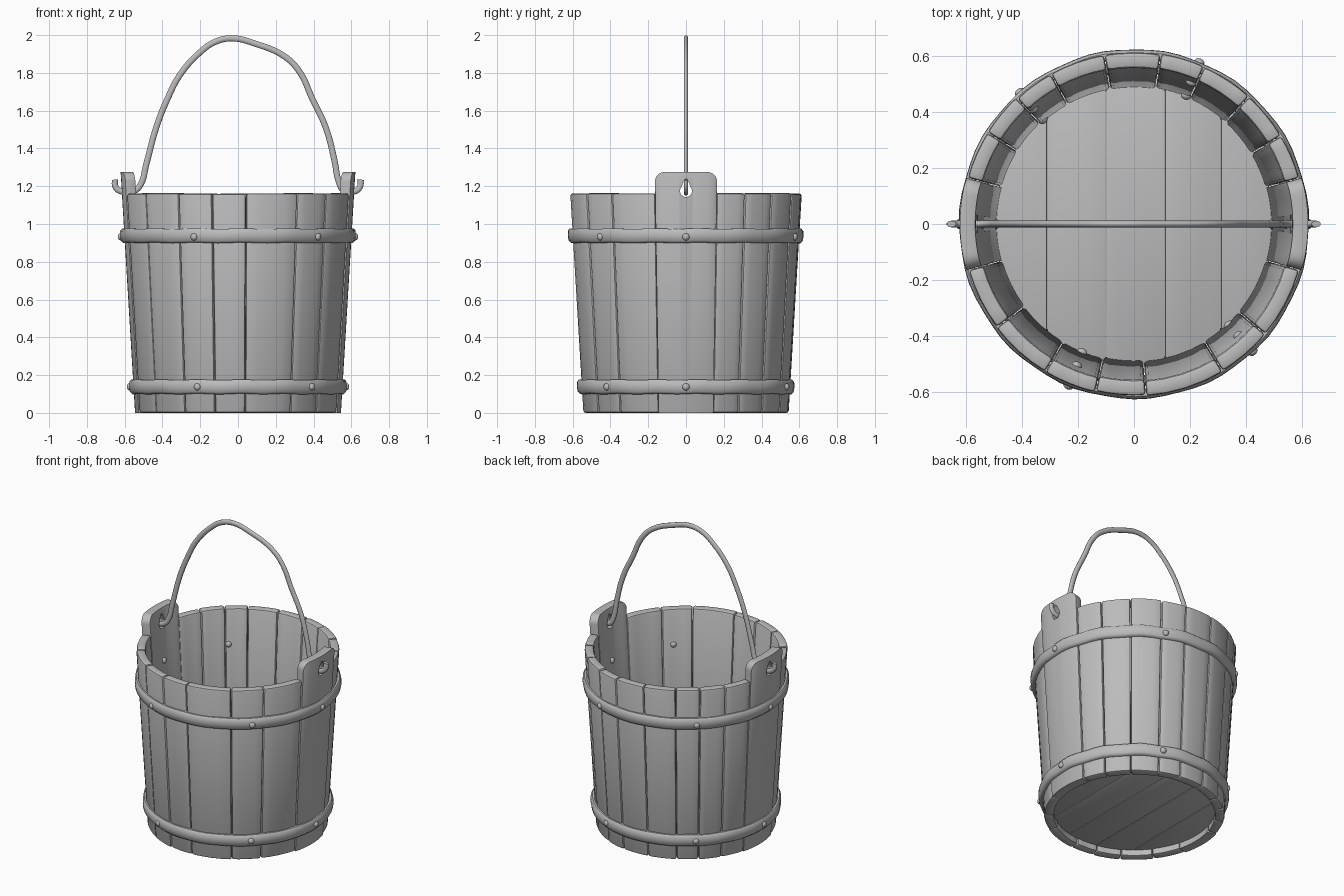
import bpy, bmesh, math, random
from mathutils import Vector, Matrix

random.seed(4)
if "Cube" in bpy.data.objects:
    bpy.data.objects.remove(bpy.data.objects["Cube"])

RIM, EAR = 1.165, 1.275
EAR_HALF = 15.5

grey = bpy.data.materials.new("plain grey")
grey.use_nodes = True
colour = (0.5, 0.5, 0.5, 1)
grey.diffuse_color = colour
grey.node_tree.nodes["Principled BSDF"].inputs["Base Color"].default_value = colour


def outer(z):
    return 0.545 + 0.06 * z


def inner(z):
    return 0.485 + 0.064 * z


def polar(r, deg, z):
    a = math.radians(deg)
    return Vector((r * math.cos(a), r * math.sin(a), z))


def make(name, bm):
    mesh = bpy.data.meshes.new(name)
    bmesh.ops.recalc_face_normals(bm, faces=bm.faces)
    bm.to_mesh(mesh)
    bm.free()
    mesh.materials.append(grey)
    obj = bpy.data.objects.new(name, mesh)
    bpy.context.collection.objects.link(obj)
    return obj


def finish(obj, bevel=0, cutter=None, angle=40):
    """Bake bevel and cut, then shade smooth with sharp edges kept."""
    if bevel:
        mod = obj.modifiers.new("bevel", "BEVEL")
        mod.width, mod.segments = bevel, 2
        mod.limit_method, mod.angle_limit = "ANGLE", math.radians(40)
    if cutter:
        mod = obj.modifiers.new("hole", "BOOLEAN")
        mod.operation, mod.object, mod.solver = "DIFFERENCE", cutter, "EXACT"
    graph = bpy.context.evaluated_depsgraph_get()
    obj.data = bpy.data.meshes.new_from_object(obj.evaluated_get(graph))
    obj.modifiers.clear()
    bpy.ops.object.select_all(action="DESELECT")
    obj.select_set(True)
    bpy.context.view_layer.objects.active = obj
    bpy.ops.object.shade_smooth_by_angle(angle=math.radians(angle))


def stave(name, columns, shift=0.0):
    """Closed, tapered board; columns are (angle, top height) pairs."""
    bm = bmesh.new()
    rings = []
    for deg, top in columns:
        corners = [(outer(0), 0), (outer(top), top), (inner(top), top), (inner(0), 0)]
        rings.append([bm.verts.new(polar(r + shift, deg, z)) for r, z in corners])
    for a, b in zip(rings, rings[1:]):
        for i in range(4):
            j = (i + 1) % 4
            bm.faces.new((a[i], a[j], b[j], b[i]))
    bm.faces.new(rings[0])
    bm.faces.new(rings[-1])
    return make(name, bm)


# Side staves, front and back
back = [15.5, 31, 48, 66, 81, 100, 119, 133, 148, 164.5]
front = [195.5, 217, 239, 257, 274, 301, 320, 344.5]
for side, seams in (("back", back), ("front", front)):
    for n, (a, b) in enumerate(zip(seams, seams[1:]), 1):
        top = RIM - random.uniform(0, 0.006)
        a, b = a + 0.12, b - 0.12
        cols = [(a + (b - a) * i / 4, top) for i in range(5)]
        finish(stave(f"{side}_stave_{n}", cols, random.uniform(-0.003, 0.003)), 0.012)

# Teardrop cutter for the handle holes
bm = bmesh.new()
loop = [(0.032 * math.cos(math.radians(t)), 1.175 + 0.032 * math.sin(math.radians(t)))
        for t in range(-220, 41, 20)]
loop += [(0.013, 1.225), (0, 1.24), (-0.013, 1.225)]
face = bm.faces.new([bm.verts.new((-1, y, z)) for y, z in loop])
push = bmesh.ops.extrude_face_region(bm, geom=[face])
bmesh.ops.translate(bm, vec=(2, 0, 0),
                    verts=[v for v in push["geom"] if isinstance(v, bmesh.types.BMVert)])
cutter = make("hole_cutter", bm)
cutter.hide_render = True

# Tall ear staves with rounded shoulders
for name, mid in (("left_ear_stave", 0), ("right_ear_stave", 180)):
    cols = []
    for i in range(25):
        t = math.sin(math.pi * (i / 24 - 0.5))
        d = EAR_HALF * (1 - abs(t)) * math.radians(1) * 0.6
        r = 0.05
        drop = r - math.sqrt(r * r - max(0, r - d) ** 2)
        cols.append((mid + t * (EAR_HALF - 0.12), EAR - drop))
    finish(stave(name, cols), 0.012, cutter)
bpy.data.objects.remove(cutter)

# Floor planks: a disc cut into strips
cuts = [-0.6, -0.31, -0.1, 0.11, 0.31, 0.6]
for n, (x0, x1) in enumerate(zip(cuts, cuts[1:]), 1):
    bm = bmesh.new()
    bmesh.ops.create_cone(bm, cap_ends=True, segments=64, radius1=0.5, radius2=0.5,
                          depth=0.05, matrix=Matrix.Translation((0, 0, 0.065)))
    for x, nx in ((x0 + 0.001, -1), (x1 - 0.001, 1)):
        bmesh.ops.bisect_plane(bm, geom=bm.verts[:] + bm.edges[:] + bm.faces[:],
                               plane_co=(x, 0, 0), plane_no=(nx, 0, 0), clear_outer=True)
        bmesh.ops.holes_fill(bm, edges=[e for e in bm.edges if e.is_boundary])
    finish(make(f"floor_plank_{n}", bm), 0.003)

# Hoops: a rounded band profile swept round the wall
for name, z0, z1 in (("lower_hoop", 0.1, 0.175), ("upper_hoop", 0.9, 0.975)):
    bm = bmesh.new()
    profile = [(-0.012, 0), (0.01, 0), (0.02, 0.15), (0.023, 0.5),
               (0.02, 0.85), (0.01, 1), (-0.012, 1)]
    rings = []
    for i in range(72):
        wave = 0.002 * math.sin(i * 1.3)
        rings.append([bm.verts.new(polar(outer(z0 + (z1 - z0) * f) + out + wave, i * 5,
                                         z0 + (z1 - z0) * f + wave)) for out, f in profile])
    for i, a in enumerate(rings):
        b = rings[(i + 1) % len(rings)]
        for j in range(len(profile)):
            k = (j + 1) % len(profile)
            bm.faces.new((a[j], a[k], b[k], b[j]))
    finish(make(name, bm), angle=50)

# Rivets with a head outside and a head inside
for level, z in (("lower", 0.138), ("upper", 0.932)):
    for n, deg in enumerate((0, 68, 131, 180, 248, 313), 1):
        bm = bmesh.new()
        for r in (outer(z) + 0.021, inner(z)):
            place = Matrix.Translation(polar(r, deg, z)) @ Matrix.Rotation(math.radians(deg), 4, "Z")
            bmesh.ops.create_uvsphere(bm, u_segments=12, v_segments=8, radius=0.019,
                                      matrix=place @ Matrix.Diagonal((0.75, 1, 1, 1)))
        finish(make(f"{level}_rivet_{n}", bm), angle=60)

# Bent handle, hooked through both ears
path = [(-0.652, 1.235), (-0.648, 1.195), (-0.615, 1.172), (-0.55, 1.175), (-0.515, 1.21),
        (-0.487, 1.31), (-0.43, 1.52), (-0.37, 1.67), (-0.307, 1.79), (-0.2, 1.91),
        (-0.12, 1.965), (-0.03, 1.983), (0.09, 1.955), (0.25, 1.885), (0.33, 1.8),
        (0.39, 1.67), (0.465, 1.51), (0.51, 1.34), (0.535, 1.22), (0.56, 1.177),
        (0.615, 1.172), (0.645, 1.195), (0.65, 1.235)]
curve = bpy.data.curves.new("handle", "CURVE")
curve.dimensions = "3D"
curve.bevel_depth, curve.bevel_resolution, curve.use_fill_caps = 0.017, 3, True
curve.resolution_u = 4
spline = curve.splines.new("BEZIER")
spline.bezier_points.add(len(path) - 1)
for point, (x, z) in zip(spline.bezier_points, path):
    point.co = (x, 0, z)
    point.handle_left_type = point.handle_right_type = "AUTO"
curve.materials.append(grey)
rod = bpy.data.objects.new("handle_curve", curve)
bpy.context.collection.objects.link(rod)
graph = bpy.context.evaluated_depsgraph_get()
bm = bmesh.new()
bm.from_mesh(bpy.data.meshes.new_from_object(rod.evaluated_get(graph)))
bmesh.ops.scale(bm, vec=(1, 0.7, 1), verts=bm.verts)
bpy.data.objects.remove(rod)
finish(make("handle", bm), angle=50)
